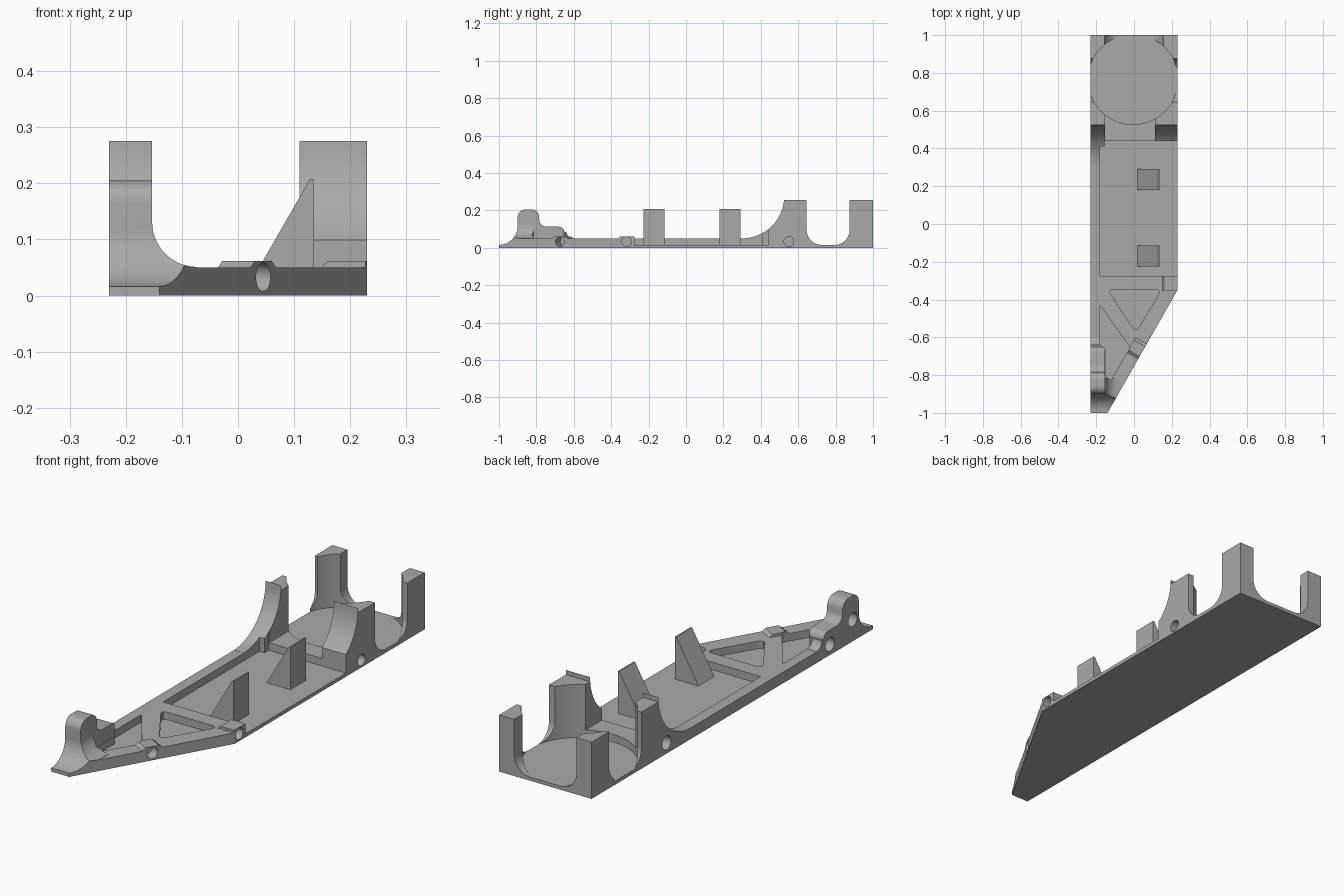
import bpy, bmesh, math
from mathutils import Vector

if "Cube" in bpy.data.objects:
    bpy.data.objects.remove(bpy.data.objects["Cube"])

grey = bpy.data.materials.new("light grey plastic")
grey.use_nodes = True
grey.diffuse_color = (0.4, 0.4, 0.4, 1)
grey.node_tree.nodes["Principled BSDF"].inputs["Base Color"].default_value = (0.4, 0.4, 0.4, 1)

MAP = {"x": lambda a, b, t: (t, a, b), "y": lambda a, b, t: (a, t, b), "z": lambda a, b, t: (a, b, t)}


def prism(name, points, axis, lo, hi):
    """Extrude a flat profile along an axis."""
    bm = bmesh.new()
    face = bm.faces.new([bm.verts.new(MAP[axis](a, b, lo)) for a, b in points])
    new = bmesh.ops.extrude_face_region(bm, geom=[face])["geom"]
    shift = Vector(MAP[axis](0, 0, hi - lo))
    bmesh.ops.translate(bm, vec=shift, verts=[v for v in new if isinstance(v, bmesh.types.BMVert)])
    bmesh.ops.recalc_face_normals(bm, faces=bm.faces)
    mesh = bpy.data.meshes.new(name)
    bm.to_mesh(mesh)
    bm.free()
    mesh.materials.append(grey)
    obj = bpy.data.objects.new(name, mesh)
    bpy.context.collection.objects.link(obj)
    return obj


def rect(x0, x1, y0, y1):
    return [(x0, y0), (x1, y0), (x1, y1), (x0, y1)]


def arc(cx, cy, r, start, end, n=14):
    angles = [math.radians(start + (end - start) * i / n) for i in range(n + 1)]
    return [(cx + r * math.cos(a), cy + r * math.sin(a)) for a in angles]


def rounded(points, r, n=5):
    """Round every corner of a polygon."""
    out = []
    for i, p in enumerate(points):
        p = Vector(p)
        a = p + (Vector(points[i - 1]) - p).normalized() * r
        b = p + (Vector(points[(i + 1) % len(points)]) - p).normalized() * r
        for k in range(n + 1):
            t = k / n
            out.append(tuple(a * (1 - t) ** 2 + p * 2 * t * (1 - t) + b * t * t))
    return out


def u_shape(lo, hi, bottom, r):
    """Opening with filleted bottom corners."""
    return ([(lo, 0.4)] + arc(lo + r, bottom + r, r, 180, 270)
            + arc(hi - r, bottom + r, r, 270, 360) + [(hi, 0.4)])


def combine(target, other, operation):
    mod = target.modifiers.new("combine", "BOOLEAN")
    mod.operation = operation
    mod.solver = "EXACT"
    mod.object = other
    bpy.context.view_layer.objects.active = target
    bpy.ops.object.modifier_apply(modifier=mod.name)
    bpy.data.objects.remove(other)


def add(*args):
    combine(body, prism("added_part", *args), "UNION")


def cut(*args):
    combine(body, prism("cutter", *args), "DIFFERENCE")


def drill(x, y, z, r, direction, depth):
    """Round blind hole along a horizontal direction."""
    d = Vector((direction[0], direction[1], 0)).normalized()
    tool = prism("drill", arc(0, 0, r, 0, 345, 23), "z", -0.05, depth)
    tool.matrix_world = d.to_track_quat("Z", "Y").to_matrix().to_4x4()
    tool.location = (x, y, z)
    bpy.context.view_layer.update()
    combine(body, tool, "DIFFERENCE")


W, FLOOR, DECK = 0.23, 0.016, 0.05
TIP, BEND = Vector((-0.14, -1)), Vector((W, -0.35))
edge = (BEND - TIP).normalized()
inward = Vector((-edge.y, edge.x))

# Base plate with slanted front edge
body = prism("mounting_base", [(-W, -1), tuple(TIP), tuple(BEND), (W, 1), (-W, 1)], "z", 0, DECK)

# Rear cradle block with concave front
add([(0.3, 0), (1, 0), (1, 0.255), (0.525, 0.255)] + arc(0.3, 0.2755, 0.225, 0, -90), "x", -W, W)

# Cradle openings and round seat
cut(rect(-0.153, 0.11, DECK, 0.4), "y", 0.2, 0.77)
cut(arc(-0.005, 0.765, 0.238, 0, 355, 71), "z", FLOOR, 0.4)
cut(u_shape(0.645, 0.875, FLOOR, 0.08), "x", -0.4, 0.4)
cut(u_shape(-0.155, 0.155, FLOOR, 0.08), "y", 0.77, 1.2)

# Long recess, open at one side
cut(rect(-0.18, 0.4, -0.275, 0.41), "z", FLOOR, 0.4)
cut(rect(-0.155, 0.4, 0.4, 0.44), "z", FLOOR, 0.4)

# Stepped front post and its base fillet
post = ([(-0.99, 0.005), (-0.99, 0.205)] + arc(-0.825, 0.165, 0.04, 90, 10, 6)
        + arc(-0.745, 0.153, 0.04, 190, 270, 6) + arc(-0.68, 0.083, 0.03, 90, 0, 6)
        + arc(-0.6, 0.091, 0.04, 190, 270, 6) + [(-0.6, 0.005)])
add(post, "x", -W, -0.153)
add([(-0.2, 0.01), (-0.2, 0.13)] + arc(-0.073, 0.131, 0.08, 180, 270) + [(-0.073, 0.01)],
    "y", -0.99, -0.815)

# Bosses around the screw holes
add([(0.15, 0.03), (0.15, 0.052), (0.16, 0.062), (W, 0.062), (W, 0.03)], "y", -0.355, -0.275)
mid = Vector((0.045, -0.675))
boss = prism("slanted_boss", [(-0.045, 0.03), (-0.045, DECK), (-0.03, 0.062),
                              (0.03, 0.062), (0.045, DECK), (0.045, 0.03)], "y", -0.05, 0.07)
boss.rotation_euler.z = math.atan2(edge.y, edge.x)
boss.location = (mid.x, mid.y, 0)
bpy.context.view_layer.update()
combine(body, boss, "UNION")

# Trim to the slanted edge and scoop the tip
a, b = TIP - edge * 0.3, BEND + edge * 0.3
cut([tuple(p) for p in (a, a - inward * 0.5, b - inward * 0.5, b)], "z", -0.1, 0.4)
cut([(-1.2, 0.4), (-1.2, FLOOR)] + arc(-1, 0.116, 0.1, 270, 360) + [(-0.9, 0.4)], "x", -0.4, 0.4)
nose = [(-0.94, 0.1), (-0.94, 0.4), (-0.865, 0.4)] + arc(-0.86, 0.165, 0.04, 90, 180, 8)
cut(nose, "x", -0.4, -0.1)

# Weight-saving triangular pockets
cut(rounded([(-0.14, -0.347), (0.145, -0.347), (0.01, -0.575)], 0.035), "z", FLOOR, 0.4)
cut(rounded([(-0.183, -0.425), (-0.02, -0.655), (-0.125, -0.83), (-0.152, -0.8),
             (-0.152, -0.655), (-0.183, -0.64)], 0.013), "z", FLOOR, 0.4)

# Screw holes on both sides and the slanted edge
for y in (0.55, -0.318):
    drill(W, y, 0.033, 0.026, (-1, 0), 0.06)
drill(mid.x, mid.y, 0.033, 0.026, inward, 0.05)
for y, z in ((0.466, 0.048), (-0.695, 0.048), (-0.857, 0.097)):
    drill(-W, y, z, 0.031, (1, 0), 0.045)

# Wedge supports standing in the recess
for y in (-0.17, 0.235):
    add([(0.018, 0.01), (0.018, FLOOR), (0.128, 0.207), (0.135, 0.207), (0.135, 0.01)],
        "y", y - 0.056, y + 0.056)

bpy.ops.object.select_all(action="DESELECT")
body.select_set(True)
bpy.context.view_layer.objects.active = body
bpy.ops.object.shade_smooth_by_angle(angle=math.radians(25))
